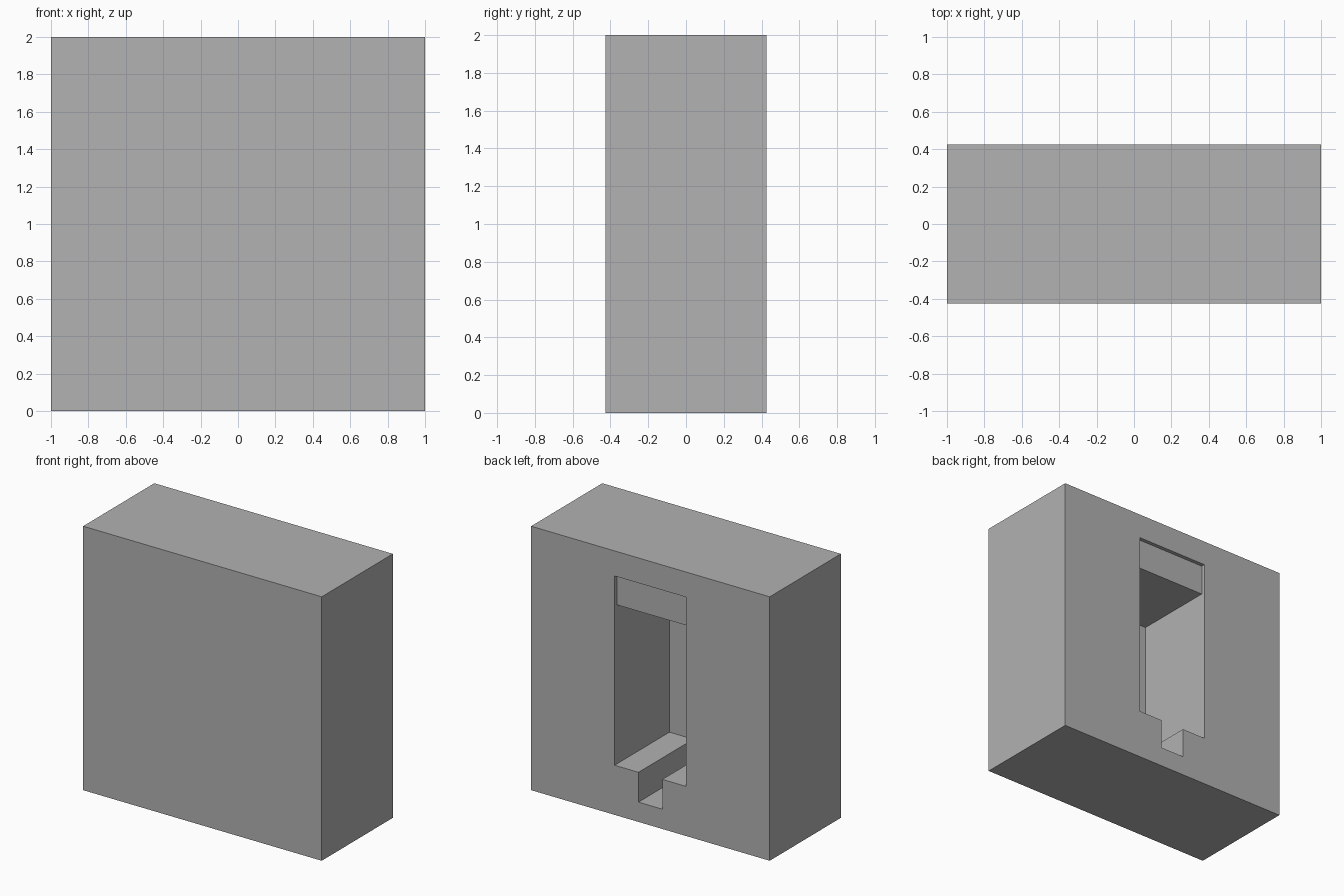
import bpy
import bmesh
from mathutils import Vector

if "Cube" in bpy.data.objects:
    bpy.data.objects.remove(bpy.data.objects["Cube"], do_unlink=True)

BACK = 0.426      # half depth of the block
CAVITY = -0.23    # inner wall of the cavity
RECESS = 0.397    # shallow panel above the cavity

grey = bpy.data.materials.new("plain grey")
grey.use_nodes = True
colour = (0.445, 0.445, 0.445, 1)
grey.diffuse_color = colour
grey.node_tree.nodes["Principled BSDF"].inputs["Base Color"].default_value = colour


def side_extrusion(name, profile, half_width):
    """Extrude a (y, z) profile symmetrically along x."""
    bm = bmesh.new()
    face = bm.faces.new([bm.verts.new((-half_width, y, z)) for y, z in profile])
    moved = bmesh.ops.extrude_face_region(bm, geom=[face])["geom"]
    verts = [v for v in moved if isinstance(v, bmesh.types.BMVert)]
    bmesh.ops.translate(bm, verts=verts, vec=Vector((2 * half_width, 0, 0)))
    bmesh.ops.recalc_face_normals(bm, faces=bm.faces)
    mesh = bpy.data.meshes.new(name)
    bm.to_mesh(mesh)
    bm.free()
    mesh.materials.append(grey)
    obj = bpy.data.objects.new(name, mesh)
    bpy.context.collection.objects.link(obj)
    return obj


def rectangle(y0, y1, z0, z1):
    return [(y0, z0), (y1, z0), (y1, z1), (y0, z1)]


# Solid block
block = side_extrusion("block", rectangle(-BACK, BACK, 0, 2), 1)

# Deep chamber with a shallow stepped panel at its top
out = BACK + 0.1
chamber = side_extrusion("chamber_cutter", [
    (CAVITY, 0.376), (out, 0.376), (out, 1.81),
    (RECESS, 1.81), (RECESS, 1.58), (CAVITY, 1.58)], 0.3)

# Narrow slot in the chamber floor
slot = side_extrusion("slot_cutter", rectangle(CAVITY, out, 0.15, 0.6), 0.1)

# Cut the openings, then bake them into the block
for cutter in (chamber, slot):
    cut = block.modifiers.new(cutter.name, "BOOLEAN")
    cut.operation = "DIFFERENCE"
    cut.solver = "EXACT"
    cut.object = cutter
    cutter.hide_render = True

bpy.context.view_layer.update()
evaluated = block.evaluated_get(bpy.context.evaluated_depsgraph_get())
carved = bpy.data.meshes.new_from_object(evaluated)
block.modifiers.clear()
block.data = carved
carved.name = "block"
for cutter in (chamber, slot):
    bpy.data.objects.remove(cutter, do_unlink=True)
